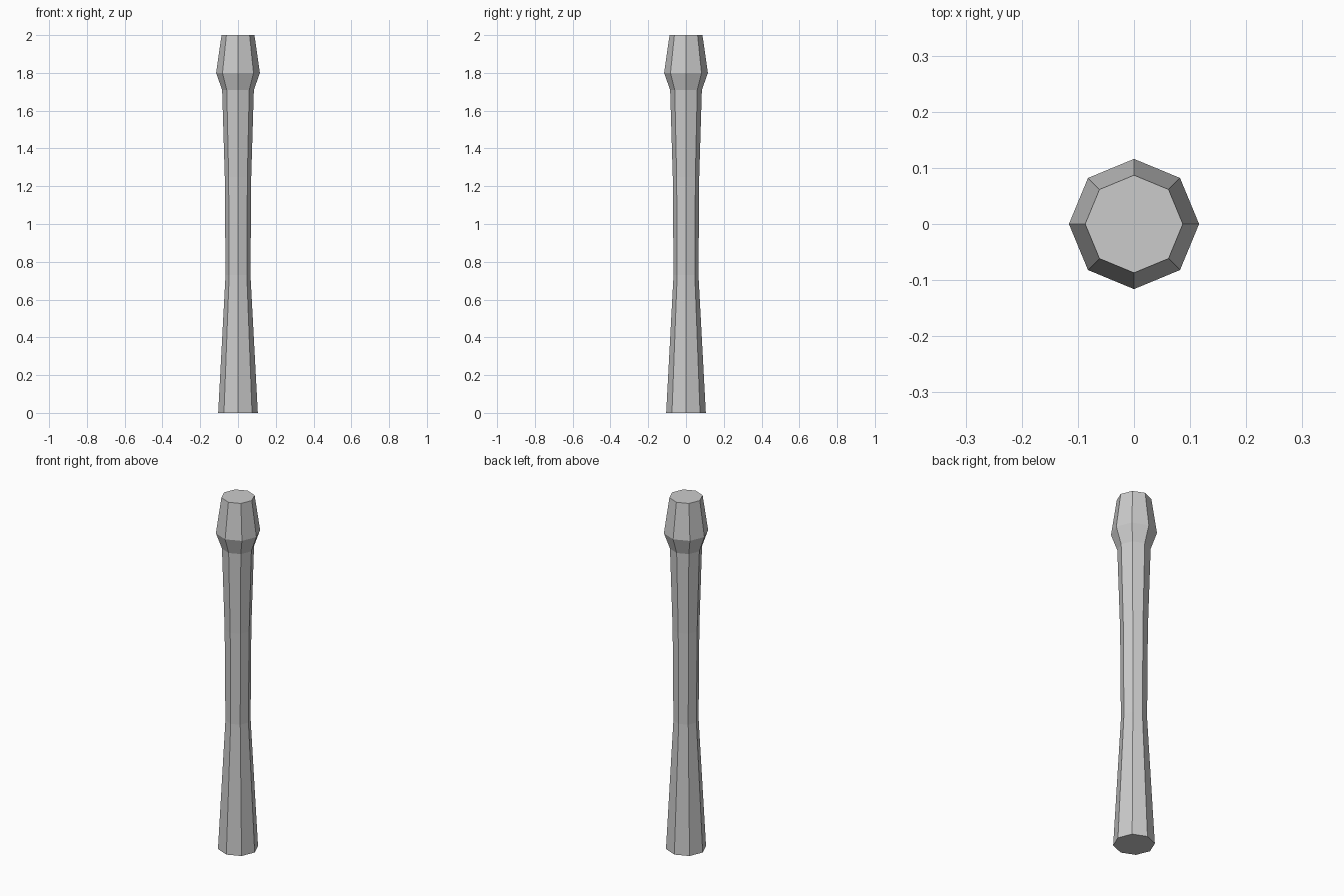
import bpy
import bmesh
from math import cos, sin, tau

cube = bpy.data.objects.get("Cube")
if cube:
    bpy.data.objects.remove(cube, do_unlink=True)

# Plain grey material
grey = bpy.data.materials.new("light_grey")
grey.use_nodes = True
colour = (0.6, 0.6, 0.6, 1.0)
grey.diffuse_color = colour
grey.node_tree.nodes["Principled BSDF"].inputs["Base Color"].default_value = colour

# Radius and height of each ring, from the foot to the flared head
SIDES = 8
PROFILE = [(0.105, 0), (0.066, 0.73), (0.07, 1.25), (0.084, 1.71), (0.116, 1.8), (0.087, 2)]

# Faceted shaft: rings bridged by quads and closed with flat caps
bm = bmesh.new()
rings = [[bm.verts.new((r * cos(tau * i / SIDES), r * sin(tau * i / SIDES), z))
          for i in range(SIDES)] for r, z in PROFILE]
for low, high in zip(rings, rings[1:]):
    for i in range(SIDES):
        j = (i + 1) % SIDES
        bm.faces.new((low[i], low[j], high[j], high[i]))
bm.faces.new(rings[0][::-1])
bm.faces.new(rings[-1])

mesh = bpy.data.meshes.new("pillar")
bm.to_mesh(mesh)
bm.free()
mesh.materials.append(grey)
pillar = bpy.data.objects.new("pillar", mesh)
bpy.context.collection.objects.link(pillar)
